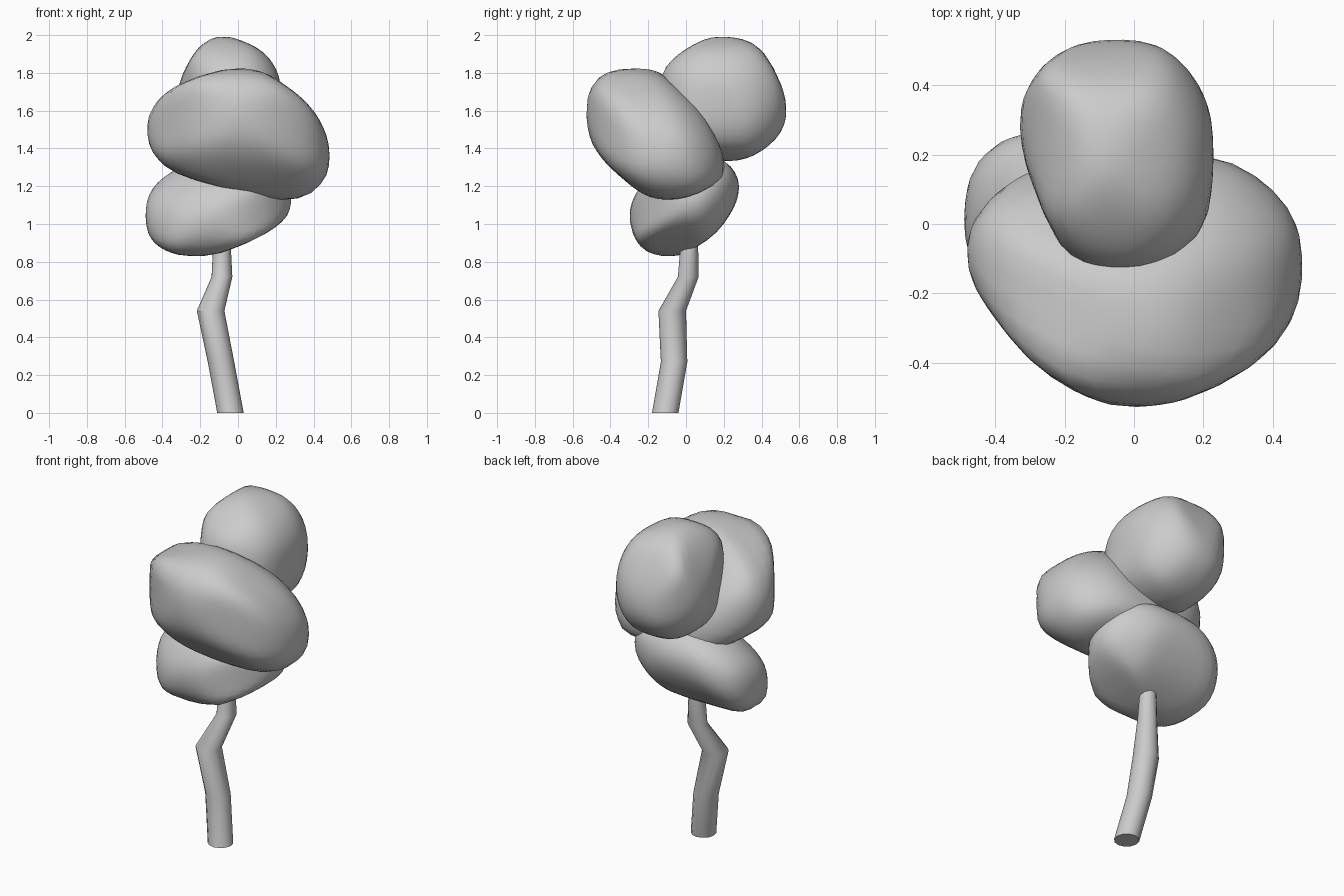
import bpy, bmesh, math
from mathutils import Vector, Matrix

if "Cube" in bpy.data.objects:
    bpy.data.objects.remove(bpy.data.objects["Cube"])


def finish(name, bm, angle):
    bmesh.ops.recalc_face_normals(bm, faces=bm.faces)
    me = bpy.data.meshes.new(name)
    bm.to_mesh(me)
    bm.free()
    ob = bpy.data.objects.new(name, me)
    bpy.context.collection.objects.link(ob)
    bpy.ops.object.select_all(action='DESELECT')
    ob.select_set(True)
    bpy.context.view_layer.objects.active = ob
    bpy.ops.object.shade_smooth_by_angle(angle=math.radians(angle))
    return ob


def outline_planes(points, centre):
    """Round off a closed outline; return edge vectors q so that q.p = 1 on each edge."""
    pts = [Vector(p) - Vector(centre) for p in points]
    n, curve = len(pts), []
    for i in range(n):
        a, b, c, d = (pts[(i + k) % n] for k in (-1, 0, 1, 2))
        for s in range(3):
            t = s / 3
            curve.append(0.5 * (2 * b + (c - a) * t + (2 * a - 5 * b + 4 * c - d) * t ** 2
                                + (3 * b - a - 3 * c + d) * t ** 3))
    planes = []
    for p, q in zip(curve, curve[1:] + curve[:1]):
        nrm = Vector((q.y - p.y, p.x - q.x))
        planes.append(nrm / nrm.dot(p))
    return planes


def foliage(name, centre, half, tilt, front, side, top):
    """Rounded clump: tilted ellipsoid softly trimmed by its three outlines."""
    cx, cy, cz = centre
    xy, xz, yz = tilt
    inv = Matrix(((half[0] ** 2, xy, xz), (xy, half[1] ** 2, yz), (xz, yz, half[2] ** 2))).inverted()
    f = outline_planes(front, (cx, cz))
    s = outline_planes(side, (cy, cz))
    t = outline_planes(top, (cx, cy))
    bm = bmesh.new()
    bmesh.ops.create_icosphere(bm, subdivisions=4, radius=1)
    for v in bm.verts:
        d = Vector([v.co[i] * half[i] for i in range(3)])
        g = [math.sqrt(d.dot(inv @ d)) / 1.06]
        for planes, uv in ((f, (d.x, d.z)), (s, (d.y, d.z)), (t, (d.x, d.y))):
            g.append(max(q.dot(Vector(uv)) for q in planes))
        v.co = Vector(centre) + d / sum(max(k, 0) ** 24 for k in g) ** (1 / 24)
    return finish(name, bm, 60)


# Crooked trunk: horizontal rings along a bent path (x, y, z, radius)
path = [(-.04, -.11, 0, .07), (-.09, -.063, .27, .07), (-.145, -.073, .54, .073),
        (-.085, .012, .72, .055), (-.085, .018, .9, .046), (-.08, .02, 1.1, .04)]
bm = bmesh.new()
SIDES = 12
rings = [[bm.verts.new((x + r * math.cos(2 * math.pi * i / SIDES), y + r * math.sin(2 * math.pi * i / SIDES), z))
          for i in range(SIDES)] for x, y, z, r in path]
for a, b in zip(rings, rings[1:]):
    for i in range(SIDES):
        j = (i + 1) % SIDES
        bm.faces.new((a[i], a[j], b[j], b[i]))
bm.faces.new(rings[0])
bm.faces.new(rings[-1])
finish("trunk", bm, 40)

# Lower clump
foliage("lower_foliage", (-.1, -.01, 1.08), (.4, .3, .275), (-.01, .02, .027),
        [(-.5, 1.06), (-.44, 1.24), (-.25, 1.335), (0, 1.36), (.2, 1.28), (.3, 1.11), (.15, .95), (-.2, .82), (-.44, .89)],
        [(-.31, 1.07), (-.25, 1.22), (-.08, 1.33), (.1, 1.37), (.22, 1.33), (.29, 1.19), (.2, 1.0), (.06, .88), (-.1, .82), (-.25, .89)],
        [(-.5, .08), (-.415, .24), (-.2, .29), (.05, .28), (.25, .17), (.29, 0), (.15, -.2), (-.1, -.31), (-.35, -.25), (-.49, -.08)])

# Big front clump
foliage("front_foliage", (0, -.16, 1.47), (.5, .38, .365), (0, -.04, -.05),
        [(-.5, 1.51), (-.35, 1.72), (.04, 1.84), (.25, 1.74), (.41, 1.59), (.495, 1.4), (.47, 1.23), (.3, 1.11), (-.1, 1.195), (-.4, 1.31)],
        [(-.54, 1.63), (-.44, 1.8), (-.2, 1.84), (-.05, 1.73), (.1, 1.57), (.22, 1.3), (.13, 1.19), (-.13, 1.11), (-.35, 1.25), (-.5, 1.42)],
        [(-.5, -.09), (-.41, -.26), (-.24, -.44), (.02, -.54), (.34, -.41), (.49, -.21), (.49, 0), (.33, .19), (0, .21), (-.3, .16), (-.46, .04)])

# Upper rear clump
foliage("upper_foliage", (-.05, .2, 1.66), (.29, .345, .34), (-.01, -.01, .005),
        [(-.34, 1.62), (-.25, 1.88), (-.11, 2.0), (.04, 1.965), (.18, 1.875), (.24, 1.7), (.18, 1.43), (-.08, 1.32), (-.26, 1.42)],
        [(-.15, 1.7), (-.12, 1.84), (.1, 1.985), (.24, 2.0), (.41, 1.91), (.54, 1.63), (.49, 1.45), (.26, 1.32), (.05, 1.39), (-.1, 1.55)],
        [(-.34, .27), (-.295, .42), (-.19, .51), (-.06, .545), (.08, .53), (.19, .45), (.24, .22), (.18, -.05), (-.06, -.15), (-.21, -.07)])
